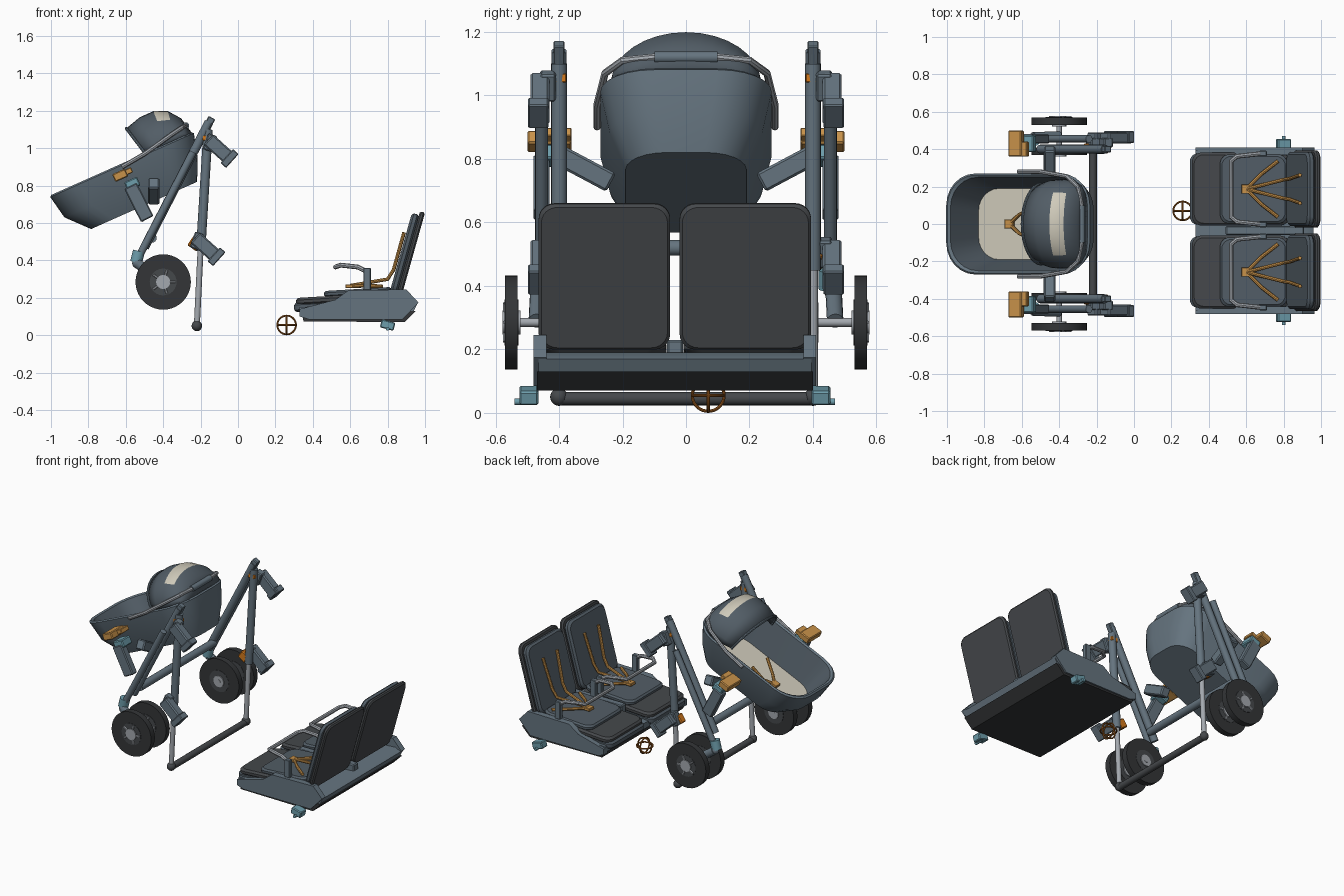
import bpy, bmesh, math
from mathutils import Vector, Matrix

cube = bpy.data.objects.get("Cube")
if cube:
    bpy.data.objects.remove(cube)


def material(name, code):
    rgb = [int(code[i:i + 2], 16) / 255 for i in (0, 2, 4)]
    col = [c / 12.92 if c < 0.04 else ((c + 0.055) / 1.055) ** 2.4 for c in rgb] + [1]
    m = bpy.data.materials.new(name)
    m.diffuse_color = col
    m.use_nodes = True
    m.node_tree.nodes["Principled BSDF"].inputs["Base Color"].default_value = col
    return m


SLATE = material("slate blue", "65747f")
FABRIC = material("dark slate fabric", "525d66")
CHARCOAL = material("charcoal", "45484b")
RUBBER = material("rubber black", "333537")
SILVER = material("light grey", "a4a9af")
ORANGE = material("orange", "d57a1c")
TAN = material("tan orange", "c8924a")
TEAL = material("teal", "6d9dab")
CREAM = material("cream", "cfcaba")
BROWN = material("burnt orange", "9a5a1e")


def finish(ob, mats, smooth=True):
    for m in mats:
        ob.data.materials.append(m)
    if smooth:
        bpy.ops.object.select_all(action="DESELECT")
        ob.select_set(True)
        bpy.context.view_layer.objects.active = ob
        bpy.ops.object.shade_smooth_by_angle(angle=math.radians(35))
    return ob


def add_mesh(name, bm, mats, smooth=True):
    bmesh.ops.recalc_face_normals(bm, faces=bm.faces)
    me = bpy.data.meshes.new(name)
    bm.to_mesh(me)
    bm.free()
    ob = bpy.data.objects.new(name, me)
    bpy.context.collection.objects.link(ob)
    return finish(ob, mats, smooth)


def loft(name, rings, mats, closed=True, rule=None):
    """Skin a list of point rings; closed rings are capped at both ends."""
    bm = bmesh.new()
    vs = [[bm.verts.new(p) for p in r] for r in rings]
    n = len(rings[0])
    for k in range(len(vs) - 1):
        for i in range(n if closed else n - 1):
            j = (i + 1) % n
            f = bm.faces.new((vs[k][i], vs[k][j], vs[k + 1][j], vs[k + 1][i]))
            f.material_index = rule(k, f) if rule else 0
    if closed:
        bm.faces.new(vs[0])
        bm.faces.new(vs[-1]).material_index = rule(len(vs), None) if rule else 0
    return add_mesh(name, bm, mats)


def box(name, loc, size, mat, pitch=0, roll=0):
    bm = bmesh.new()
    rot = Matrix.Rotation(math.radians(pitch), 4, "Y") @ Matrix.Rotation(math.radians(roll), 4, "X")
    bmesh.ops.create_cube(bm, size=1, matrix=Matrix.Translation(loc) @ rot @ Matrix.Diagonal((*size, 1)))
    bmesh.ops.bevel(bm, geom=bm.edges[:], offset=min(size) * 0.12, segments=1, affect="EDGES")
    return add_mesh(name, bm, [mat], False)


def rod(name, a, b, r, mat, r2=None, sides=16):
    a, b = Vector(a), Vector(b)
    bm = bmesh.new()
    place = Matrix.Translation((a + b) / 2) @ (b - a).to_track_quat("Z", "Y").to_matrix().to_4x4()
    bmesh.ops.create_cone(bm, cap_ends=True, segments=sides, radius1=r,
                          radius2=r if r2 is None else r2, depth=(b - a).length, matrix=place)
    return add_mesh(name, bm, [mat])


def ball(name, loc, r, mat):
    bm = bmesh.new()
    bmesh.ops.create_uvsphere(bm, u_segments=16, v_segments=10, radius=r, matrix=Matrix.Translation(loc))
    return add_mesh(name, bm, [mat])


def tube(name, pts, r, mat, cyclic=False):
    cu = bpy.data.curves.new(name, "CURVE")
    cu.dimensions, cu.bevel_depth, cu.bevel_resolution, cu.use_fill_caps = "3D", r, 2, True
    sp = cu.splines.new("POLY")
    sp.points.add(len(pts) - 1)
    for p, co in zip(sp.points, pts):
        p.co = (*co, 1)
    sp.use_cyclic_u = cyclic
    ob = bpy.data.objects.new(name, cu)
    bpy.context.collection.objects.link(ob)
    bpy.ops.object.select_all(action="DESELECT")
    ob.select_set(True)
    bpy.context.view_layer.objects.active = ob
    bpy.ops.object.convert(target="MESH")
    return finish(bpy.context.object, [mat])


def prism(name, xz, y0, y1, mat):
    return loft(name, [[(x, y, z) for x, z in xz] for y in (y0, y1)], [mat])


def rounded(a0, a1, w, r, steps=6):
    """Rounded rectangle from a0 to a1 along the first axis, half width w."""
    out = []
    for i, (cx, cy) in enumerate(((a1 - r, w - r), (a0 + r, w - r), (a0 + r, r - w), (a1 - r, r - w))):
        for k in range(steps + 1):
            t = math.pi / 2 * (i + k / steps)
            out.append((cx + r * math.cos(t), cy + r * math.sin(t)))
    return out


def slab(name, centre, axis, half, width, thick, r, mat):
    """Soft-edged cushion: axis is its length in the xz plane."""
    c, u = Vector(centre), Vector(axis).normalized()
    n = Vector((-u.z, 0, u.x))
    e = min(0.012, thick * 0.3)
    levels = ((-thick / 2, e), (-thick / 2 + e, 0), (thick / 2 - e, 0), (thick / 2, e))
    rings = [[c + u * p + Vector((0, q, 0)) + n * h for p, q in
              rounded(-half + i, half - i, width - i, r)] for h, i in levels]
    return loft(name, rings, [mat])


# Bassinet, built in a tilted frame
U, N, C = Vector((0.914, 0, 0.407)), Vector((-0.407, 0, 0.914)), Vector((-0.62, 0, 0.91))


def tilt(u, y, n):
    return C + U * u + N * n + Vector((0, y, 0))


shell = ((-0.245, -0.29, 0.33, 0.19, 0.13), (-0.13, -0.395, 0.385, 0.24, 0.16), (0, -0.42, 0.42, 0.27, 0.17),
         (0.008, -0.41, 0.41, 0.262, 0.165), (0, -0.395, 0.40, 0.25, 0.16), (-0.2, -0.32, 0.33, 0.19, 0.12))
loft("bassinet", [[tilt(u, y, n) for u, y in rounded(a, b, w, r)] for n, a, b, w, r in shell],
     [SLATE, FABRIC, CREAM], rule=lambda k, f: 2 if k == len(shell) else int(k > 3))

# Hood with pale window panel
arcs = ((0.14, 0.10, 0.215, 0.17), (0.20, 0.19, 0.235, 0.195), (0.26, 0.27, 0.24, 0.195),
        (0.32, 0.34, 0.235, 0.165), (0.37, 0.39, 0.21, 0.10), (0.40, 0.41, 0.16, 0.01))
angles = [math.pi * i / 16 for i in range(17)]
hood = loft("hood", [[tilt(b + (t - b) * math.sin(a), w * math.cos(a), h * math.sin(a)) for a in angles]
                     for b, t, w, h in arcs], [FABRIC, CREAM], closed=False,
            rule=lambda k, f: int(k == 2 and abs(f.calc_center_median().y) < 0.17))
hood.modifiers.new("thickness", "SOLIDIFY").thickness = 0.008
b, t, w, h = arcs[0]
tube("hood_hoop", [tilt(b + (t - b) * math.sin(a), w * math.cos(a), h * math.sin(a)) for a in angles], 0.008, SLATE)

# Bassinet carry handle and harness
half = [(-0.62, 0.28, 0.90), (-0.5, 0.28, 0.97), (-0.36, 0.255, 1.07), (-0.30, 0.20, 1.11), (-0.28, 0.1, 1.12)]
tube("carry_handle", half + [(x, -y, z) for x, y, z in reversed(half)], 0.012, SILVER)
rod("carry_grip", (-0.28, -0.1, 1.12), (-0.28, 0.1, 1.12), 0.019, SLATE)
box("cot_buckle", tilt(-0.13, 0, -0.18), (0.05, 0.05, 0.02), TAN, -24)
for s in (-1, 1):
    tube("cot_strap", [tilt(-0.13, 0, -0.18), tilt(-0.07, s * 0.05, -0.17), tilt(0.02, s * 0.08, -0.12)], 0.010, TAN)

# Folding frame, mirrored left and right
for s in (-1, 1):
    y, yo = s * 0.40, s * 0.455
    rod("diagonal_leg", (-0.50, y, 0.47), (-0.155, y, 1.14), 0.024, SLATE)
    rod("outer_diagonal_strut", (-0.54, yo, 0.40), (-0.24, yo, 0.98), 0.020, SLATE)
    box("frame_top_cap", (-0.165, y, 1.115), (0.04, 0.036, 0.11), SLATE, 28)
    rod("rear_upper_leg", (-0.16, y, 1.10), (-0.20, y, 0.45), 0.025, SLATE)
    rod("rear_lower_leg", (-0.20, y, 0.46), (-0.22, y, 0.05), 0.016, SILVER)
    ball("leg_foot", (-0.22, y, 0.05), 0.028, CHARCOAL)
    box("fold_latch", (-0.165, y, 1.055), (0.05, 0.046, 0.028), ORANGE)
    box("release_latch", (-0.23, s * 0.405, 0.49), (0.06, 0.05, 0.06), ORANGE, 35)
    for x, z in ((-0.095, 0.99), (-0.165, 0.465)):
        box("seat_bracket", (x, s * 0.46, z), (0.17, 0.06, 0.075), SLATE, 42)
        box("bracket_end", (x + 0.05, s * 0.465, z - 0.045), (0.04, 0.065, 0.10), SLATE, 42)
        box("bracket_joint", (x - 0.055, s * 0.435, z + 0.04), (0.05, 0.05, 0.09), SLATE, 20)
    # Cot mount
    box("mount_arm", (-0.53, yo, 0.71), (0.075, 0.05, 0.20), SLATE, -27)
    box("mount_button", (-0.565, s * 0.43, 0.81), (0.075, 0.09, 0.05), TEAL, -24)
    box("mount_adapter", (-0.63, s * 0.43, 0.855), (0.075, 0.14, 0.045), TAN, -24)
    box("adapter_tongue", (-0.59, s * 0.40, 0.875), (0.05, 0.08, 0.03), TAN, -24)
    box("cot_support", (-0.45, s * 0.32, 0.77), (0.06, 0.19, 0.065), SLATE, 0, s * 28)
    # Twin swivel wheels
    rod("swivel_collar", (-0.545, s * 0.45, 0.39), (-0.53, s * 0.45, 0.45), 0.032, TEAL)
    ball("swivel_joint", (-0.54, s * 0.46, 0.385), 0.026, SLATE)
    rod("wheel_fork", (-0.54, s * 0.465, 0.385), (-0.4, s * 0.47, 0.29), 0.026, SLATE)
    rod("axle", (-0.4, s * 0.36, 0.285), (-0.4, s * 0.575, 0.285), 0.014, SILVER)
    for yw in (0.39, 0.55):
        rod("wheel", (-0.4, s * (yw - 0.02), 0.285), (-0.4, s * (yw + 0.02), 0.285), 0.148, RUBBER, sides=40)
        rod("wheel_disc", (-0.4, s * (yw - 0.022), 0.285), (-0.4, s * (yw + 0.022), 0.285), 0.072, CHARCOAL, sides=24)
        rod("wheel_hub", (-0.4, s * (yw - 0.028), 0.285), (-0.4, s * (yw + 0.028), 0.285), 0.038, SILVER)
        for k in range(5):
            a = math.tau * k / 5
            tip = (-0.4 + 0.065 * math.cos(a), s * (yw + 0.022), 0.285 + 0.065 * math.sin(a))
            rod("wheel_spoke", (-0.4, s * (yw + 0.022), 0.285), tip, 0.006, SILVER, sides=6)
rod("rear_crossbar", (-0.22, -0.39, 0.045), (-0.22, 0.39, 0.045), 0.021, CHARCOAL)
rod("front_crossbar", (-0.46, -0.40, 0.52), (-0.46, 0.40, 0.52), 0.025, SLATE)

# Double seat base
MID = -0.035
prism("base_underside", [(0.35, 0.075), (0.89, 0.07), (0.95, 0.13), (0.34, 0.13)], MID - 0.435, MID + 0.435, RUBBER)
prism("base_tray", [(0.33, 0.11), (0.93, 0.11), (0.96, 0.17), (0.92, 0.19), (0.33, 0.15)],
      MID - 0.43, MID + 0.43, SLATE)
box("base_spine", (0.70, MID, 0.19), (0.42, 0.05, 0.08), SLATE)
for s in (-1, 1):
    side = [(0.33, 0.10), (0.38, 0.085), (0.88, 0.085), (0.965, 0.175), (0.90, 0.245), (0.59, 0.24),
            (0.52, 0.19), (0.33, 0.14)]
    prism("base_side", side, MID + s * 0.405, MID + s * 0.445, SLATE)
    box("base_foot", (0.80, MID + s * 0.46, 0.055), (0.075, 0.06, 0.045), TEAL, 15)
    rod("foot_pin", (0.80, MID + s * 0.45, 0.035), (0.80, MID + s * 0.505, 0.035), 0.010, TEAL)

# Two seats, each with back, cushions, bumper bar and harness
for y in (MID - 0.222, MID + 0.222):
    up = (0.27, 0, 0.96)
    slab("seat_back_shell", (0.922, y, 0.43), up, 0.238, 0.207, 0.028, 0.05, CHARCOAL)
    slab("seat_back_pad", (0.89, y, 0.435), up, 0.222, 0.197, 0.042, 0.05, FABRIC)
    slab("leg_rest", (0.43, y, 0.155), (1, 0, 0.05), 0.13, 0.19, 0.05, 0.04, FABRIC)
    slab("seat_cushion", (0.57, y, 0.195), (1, 0, 0.06), 0.26, 0.195, 0.04, 0.05, CHARCOAL)
    slab("seat_top_pad", (0.64, y, 0.23), (1, 0, 0.06), 0.18, 0.185, 0.035, 0.05, FABRIC)
    ends = [(0.69, 0.19, 0.34), (0.64, 0.185, 0.365), (0.55, 0.175, 0.375), (0.52, 0.15, 0.365)]
    tube("bumper_bar", [(x, y + d, z) for x, d, z in ends] + [(x, y - d, z) for x, d, z in reversed(ends)], 0.013, SILVER)
    box("buckle", (0.60, y, 0.262), (0.05, 0.05, 0.02), TAN)
    for s in (-1, 1):
        box("bumper_post", (0.69, y + s * 0.19, 0.30), (0.04, 0.03, 0.12), SLATE)
        tube("shoulder_strap", [(0.60, y, 0.265), (0.80, y + s * 0.05, 0.30), (0.832, y + s * 0.055, 0.35),
                                (0.888, y + s * 0.075, 0.55)], 0.010, TAN)
        tube("lap_strap", [(0.60, y, 0.262), (0.68, y + s * 0.08, 0.265), (0.77, y + s * 0.15, 0.262)], 0.010, TAN)

# Loose ring ornament: three crossed hoops
for axis in range(3):
    pts = []
    for k in range(32):
        a = math.tau * k / 32
        p = [0.05 * math.cos(a), 0.05 * math.sin(a)]
        p.insert(axis, 0)
        pts.append(Vector(p) + Vector((0.26, 0.07, 0.055)))
    tube("crossed_hoop", pts, 0.005, BROWN, cyclic=True)
